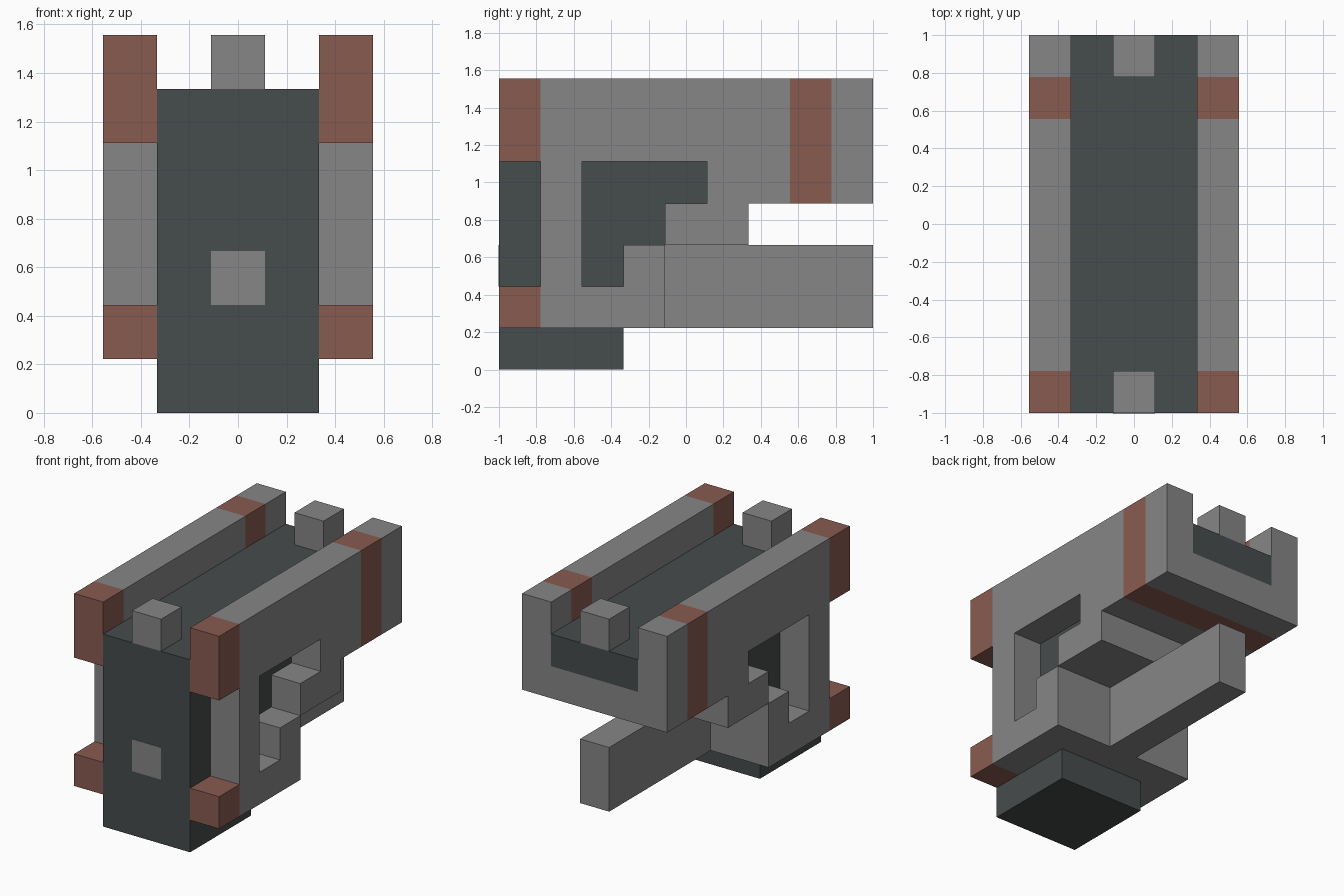
import bpy
import bmesh
from mathutils import Vector

U = 1 / 9  # one block unit

cube = bpy.data.objects.get("Cube")
if cube:
    bpy.data.objects.remove(cube, do_unlink=True)


def material(name, rgb):
    m = bpy.data.materials.new(name)
    m.use_nodes = True
    m.diffuse_color = (*rgb, 1)
    bsdf = next(n for n in m.node_tree.nodes if n.type == 'BSDF_PRINCIPLED')
    bsdf.inputs["Base Color"].default_value = (*rgb, 1)
    return m


GREY = material("mid grey", (0.24, 0.24, 0.24))
DARK = material("dark slate", (0.062, 0.072, 0.072))
RUST = material("rust brown", (0.25, 0.105, 0.08))


def extrude(name, mat, profile, start, end, axis):
    """Extrude a profile along x (points are y, z) or along y (points are x, z)."""
    bm = bmesh.new()
    place = (lambda a, b: (start, a, b)) if axis == "x" else (lambda a, b: (a, start, b))
    face = bm.faces.new([bm.verts.new(Vector(place(a, b)) * U) for a, b in profile])
    step = (end - start) * U
    geom = bmesh.ops.extrude_face_region(bm, geom=[face])["geom"]
    moved = [g for g in geom if isinstance(g, bmesh.types.BMVert)]
    bmesh.ops.translate(bm, verts=moved, vec=(step, 0, 0) if axis == "x" else (0, step, 0))
    bmesh.ops.recalc_face_normals(bm, faces=bm.faces)
    mesh = bpy.data.meshes.new(name)
    bm.to_mesh(mesh)
    bm.free()
    mesh.materials.append(mat)
    obj = bpy.data.objects.new(name, mesh)
    bpy.context.collection.objects.link(obj)
    return obj


def box(name, mat, x, y, z):
    rect = [(y[0], z[0]), (y[1], z[0]), (y[1], z[1]), (y[0], z[1])]
    return extrude(name, mat, rect, x[0], x[1], "x")


# Dark stepped core
core = [(-9, 0), (-3, 0), (-3, 6), (-1, 6), (-1, 8), (1, 8), (1, 10),
        (9, 10), (9, 12), (-9, 12)]
extrude("core", DARK, core, -3, 3, "x")

# Side plates with a stepped window, and rust corner blocks
lower = [(-7, 2), (-1, 2), (-1, 6), (-3, 6), (-3, 4), (-5, 4), (-5, 10), (-7, 10)]
upper = [(-7, 10), (1, 10), (1, 8), (-1, 8), (-1, 6), (3, 6), (3, 8),
         (5, 8), (5, 14), (-7, 14)]
for side, x in (("left", (3, 5)), ("right", (-5, -3))):
    extrude(side + "_lower_plate", GREY, lower, *x, "x")
    extrude(side + "_upper_plate", GREY, upper, *x, "x")
    box(side + "_upper_corner", RUST, x, (-9, -7), (10, 14))
    box(side + "_lower_corner", RUST, x, (-9, -7), (2, 4))

# Rear channel: rust band and grey end
channel = [(-5, 8), (5, 8), (5, 14), (3, 14), (3, 10), (-3, 10), (-3, 14), (-5, 14)]
extrude("rear_band", RUST, channel, 5, 7, "y")
extrude("rear_end", GREY, channel, 7, 9, "y")

# Grey filling between the side plates
box("lower_filling", GREY, (-3, 3), (-3, -1), (2, 6))
box("step_filling", GREY, (-3, 3), (-1, 3), (6, 8))
box("floor_filling", GREY, (-3, 3), (1, 5), (8, 10))

# Rear bar, top posts and front plate
box("rear_bar", GREY, (-1, 1), (-1, 9), (2, 6))
box("front_post", GREY, (-1, 1), (-9, -7), (12, 14))
box("rear_post", GREY, (-1, 1), (7, 9), (12, 14))
box("front_square", GREY, (-1, 1), (-9.02, -8.98), (4, 6))
